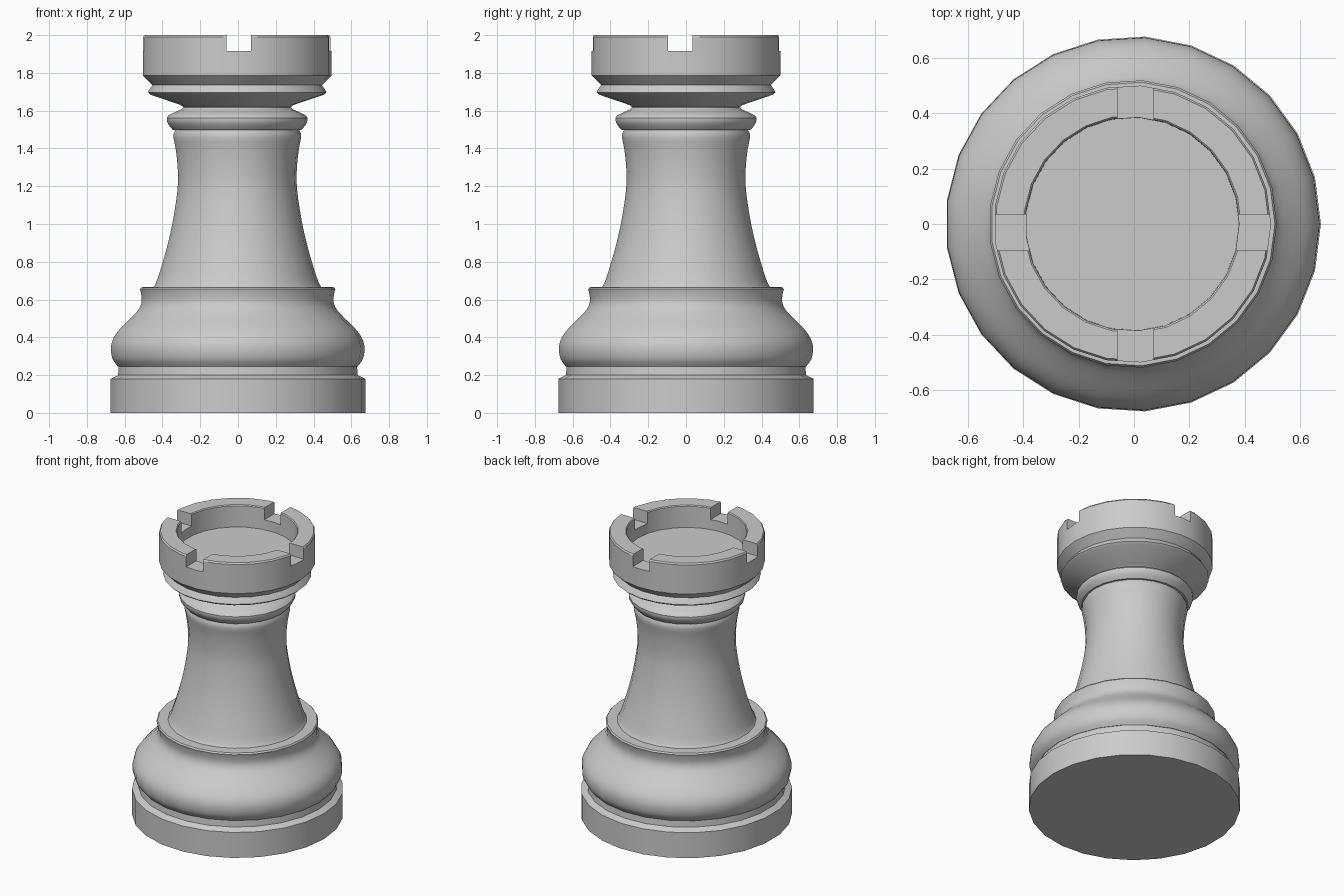
import bpy, bmesh, math
from mathutils import Vector, Matrix

SIDES = 25

if "Cube" in bpy.data.objects:
    bpy.data.objects.remove(bpy.data.objects["Cube"])

stone = bpy.data.materials.new("light grey")
stone.use_nodes = True
grey = (0.6, 0.6, 0.6, 1)
stone.diffuse_color = grey
stone.node_tree.nodes["Principled BSDF"].inputs["Base Color"].default_value = grey


def curve(points, steps=3):
    """Smooth a profile with a Catmull-Rom spline."""
    pts = [Vector(p) for p in points]
    pts = [2 * pts[0] - pts[1]] + pts + [2 * pts[-1] - pts[-2]]
    out = []
    for a, b, c, d in zip(pts, pts[1:], pts[2:], pts[3:]):
        for i in range(steps):
            t = i / steps
            out.append(0.5 * (2 * b + (c - a) * t + (2 * a - 5 * b + 4 * c - d) * t**2
                              + (3 * b - a - 3 * c + d) * t**3))
    return [tuple(p) for p in out] + [points[-1]]


def lathe(name, profile, shift):
    """Turn a (radius, height) profile, listed upwards, into a capped solid."""
    bm = bmesh.new()
    rings = []
    for r, z in profile:
        angles = [math.tau * i / SIDES for i in range(SIDES)]
        rings.append([bm.verts.new((r * math.cos(a), r * math.sin(a), z)) for a in angles])
    for low, high in zip(rings, rings[1:]):
        for i in range(SIDES):
            j = (i + 1) % SIDES
            bm.faces.new((low[i], low[j], high[j], high[i]))
    bm.faces.new(rings[0][::-1])
    bm.faces.new(rings[-1])
    mesh = bpy.data.meshes.new(name)
    bm.to_mesh(mesh)
    bm.free()
    mesh.materials.append(stone)
    obj = bpy.data.objects.new(name, mesh)
    obj.location.x = shift
    bpy.context.collection.objects.link(obj)
    return obj


def smooth(obj):
    bpy.ops.object.select_all(action="DESELECT")
    obj.select_set(True)
    bpy.context.view_layer.objects.active = obj
    bpy.ops.object.shade_smooth_by_angle(angle=math.radians(32))


# Plinth with its narrow groove
plinth = lathe("plinth", [(0.677, 0), (0.677, 0.18), (0.637, 0.2), (0.632, 0.26)], -0.003)

# Rounded bulge, flaring into a lip under the column
bulge = lathe("base_bulge", curve([
    (0.637, 0.245), (0.665, 0.285), (0.674, 0.34), (0.663, 0.39), (0.63, 0.44),
    (0.565, 0.505), (0.525, 0.55), (0.51, 0.59), (0.513, 0.63), (0.519, 0.655)])
    + [(0.512, 0.665), (0.44, 0.667)], -0.004)

# Waisted column
column = lathe("column", curve([
    (0.455, 0.655), (0.432, 0.69), (0.396, 0.8), (0.366, 0.91), (0.34, 1.03),
    (0.318, 1.18), (0.316, 1.28), (0.325, 1.38), (0.34, 1.46)])
    + [(0.338, 1.48), (0.325, 1.505)], -0.005)

# Collar ring and the neck above it
collar = lathe("collar", [(0.33, 1.497)] + curve([
    (0.342, 1.498), (0.364, 1.525), (0.374, 1.55), (0.365, 1.575), (0.3, 1.605)], 2)
    + [(0.285, 1.618), (0.285, 1.63)], -0.006)

# Conical flange under the crown
flange = lathe("flange", [
    (0.28, 1.615), (0.3, 1.63), (0.462, 1.685), (0.475, 1.697), (0.468, 1.71),
    (0.45, 1.735), (0.45, 1.75)], -0.006)

# Crown with a sunken floor
crown = lathe("crown", [
    (0.45, 1.735), (0.5, 1.785), (0.5, 1.99), (0.493, 2), (0.392, 2), (0.386, 1.994),
    (0.384, 1.845)], -0.006)

# Four notches cut by two crossing bars
for name, size, spot in (
        ("notch_cutter_long", (0.13, 1.4, 0.2), (0.005, 0, 2.015)),
        ("notch_cutter_wide", (1.4, 0.13, 0.2), (0, -0.03, 2.015))):
    bm = bmesh.new()
    bmesh.ops.create_cube(bm, size=1, matrix=Matrix.Diagonal((*size, 1)))
    mesh = bpy.data.meshes.new(name)
    bm.to_mesh(mesh)
    bm.free()
    mesh.materials.append(stone)
    bar = bpy.data.objects.new(name, mesh)
    bar.location = spot
    bpy.context.collection.objects.link(bar)
    bpy.context.view_layer.update()
    cut = crown.modifiers.new(name, "BOOLEAN")
    cut.operation = "DIFFERENCE"
    cut.solver = "EXACT"
    cut.object = bar
    bpy.context.view_layer.objects.active = crown
    bpy.ops.object.modifier_apply(modifier=name)
    bpy.data.objects.remove(bar)

for part in (plinth, bulge, column, collar, flange, crown):
    smooth(part)
